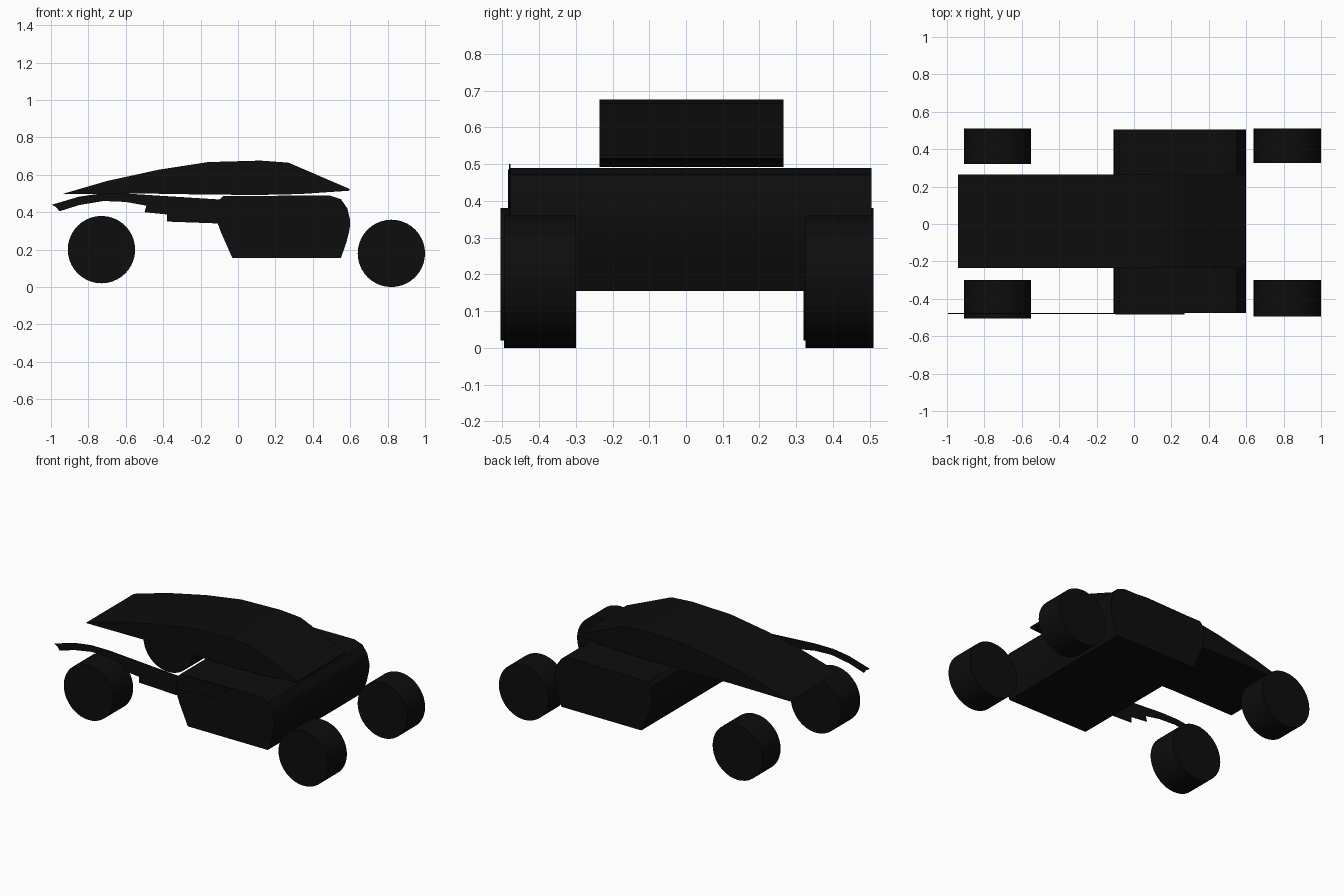
import bpy, bmesh, math
from mathutils import Matrix, Vector

if "Cube" in bpy.data.objects:
    bpy.data.objects.remove(bpy.data.objects["Cube"])

black = bpy.data.materials.new("matte black")
black.diffuse_color = (0.004, 0.004, 0.004, 1)
black.use_nodes = True
black.node_tree.nodes["Principled BSDF"].inputs["Base Color"].default_value = black.diffuse_color


def finish(name, bm, smooth=False):
    bmesh.ops.recalc_face_normals(bm, faces=bm.faces)
    mesh = bpy.data.meshes.new(name)
    bm.to_mesh(mesh)
    bm.free()
    mesh.materials.append(black)
    ob = bpy.data.objects.new(name, mesh)
    bpy.context.collection.objects.link(ob)
    if smooth:
        bpy.ops.object.select_all(action='DESELECT')
        ob.select_set(True)
        bpy.context.view_layer.objects.active = ob
        bpy.ops.object.shade_smooth_by_angle(angle=math.radians(30))
    return ob


def extrude_profile(name, profile, y0, y1):
    """Side profile in x,z pushed from y0 to y1."""
    bm = bmesh.new()
    face = bm.faces.new([bm.verts.new((x, y0, z)) for x, z in profile])
    out = bmesh.ops.extrude_face_region(bm, geom=[face])
    verts = [g for g in out["geom"] if isinstance(g, bmesh.types.BMVert)]
    bmesh.ops.translate(bm, verts=verts, vec=(0, y1 - y0, 0))
    return finish(name, bm)


def wheel(name, x, z, y0, y1, radius=0.18):
    bm = bmesh.new()
    turn = Matrix.Translation((x, (y0 + y1) / 2, z)) @ Matrix.Rotation(math.pi / 2, 4, 'X')
    bmesh.ops.create_cone(bm, cap_ends=True, segments=40, radius1=radius,
                          radius2=radius, depth=y1 - y0, matrix=turn)
    finish(name, bm, smooth=True)


# Wheels
wheel("rear_wheel_near", -0.73, 0.20, -0.505, -0.30)
wheel("rear_wheel_far", -0.73, 0.20, 0.32, 0.51)
wheel("front_wheel_near", 0.82, 0.18, -0.495, -0.30)
wheel("front_wheel_far", 0.82, 0.18, 0.325, 0.51)

# Wide lower body block
extrude_profile("body", [
    (-0.03, 0.155), (0.55, 0.155), (0.58, 0.24), (0.597, 0.31), (0.60, 0.355),
    (0.585, 0.42), (0.55, 0.47), (0.49, 0.49), (-0.08, 0.486), (-0.105, 0.46),
    (-0.11, 0.345), (-0.09, 0.29)], -0.477, 0.505)

# Long narrow roof
extrude_profile("roof", [
    (-0.94, 0.497), (-0.70, 0.567), (-0.42, 0.628), (-0.16, 0.668), (0.12, 0.676),
    (0.27, 0.665), (0.595, 0.525), (0.595, 0.515), (0.33, 0.497), (0.10, 0.492),
    (-0.20, 0.495), (-0.50, 0.50)], -0.235, 0.265)

# Thin stepped side blade trailing back over the near rear wheel
extrude_profile("side_blade", [
    (-0.995, 0.44), (-0.85, 0.483), (-0.73, 0.50), (-0.60, 0.50), (-0.40, 0.487),
    (-0.10, 0.468), (-0.11, 0.34), (-0.38, 0.35), (-0.38, 0.388), (-0.50, 0.40),
    (-0.49, 0.435), (-0.60, 0.455), (-0.72, 0.46), (-0.85, 0.438), (-0.955, 0.405),
    (-0.97, 0.425)], -0.482, -0.477)

# Shallow panel on the near body side
extrude_profile("side_panel", [
    (-0.10, 0.468), (-0.07, 0.485), (0.27, 0.485), (0.20, 0.40), (-0.10, 0.38)],
    -0.484, -0.477)
